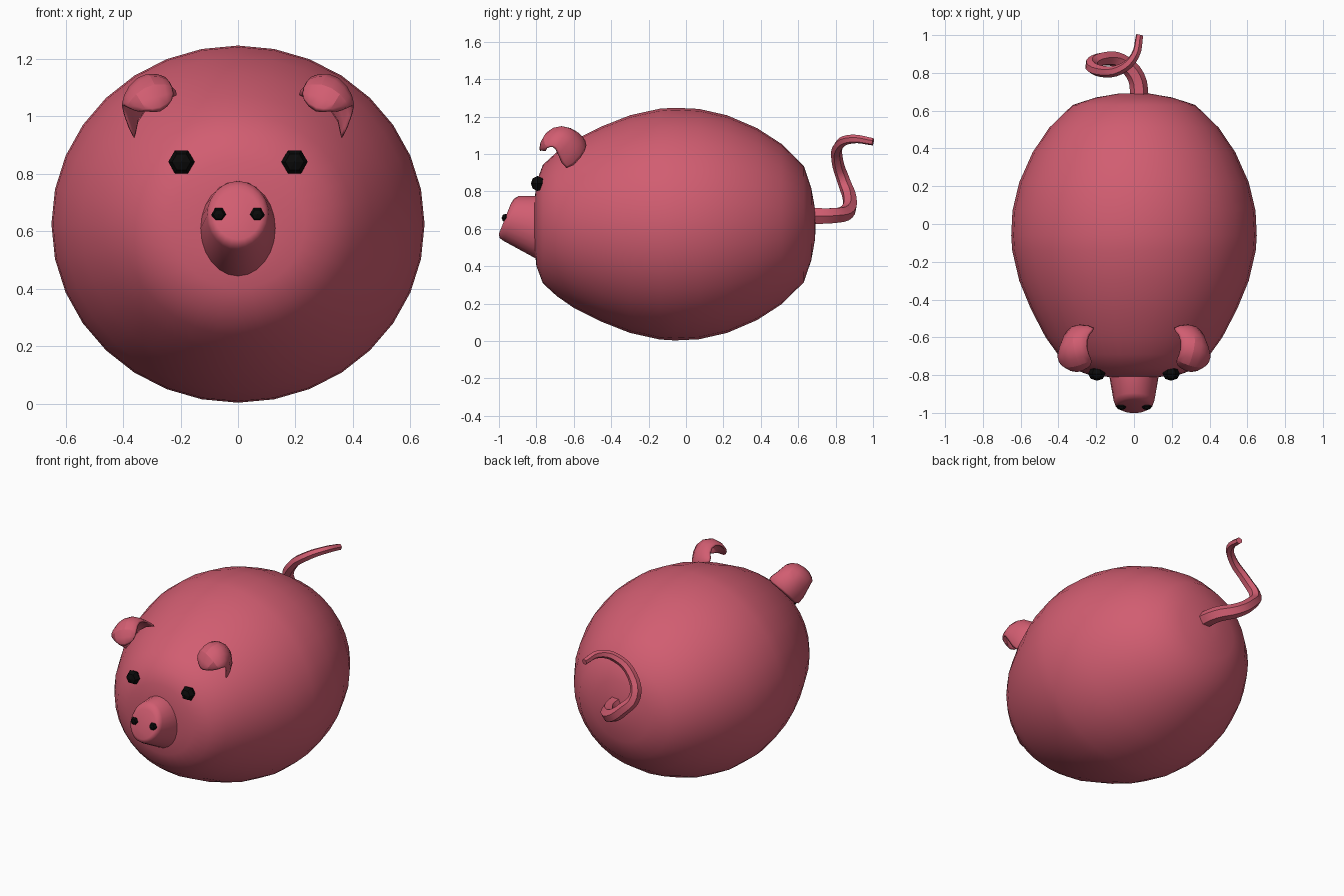
import bpy, bmesh, math
from mathutils import Vector

cube = bpy.data.objects.get("Cube")
if cube:
    bpy.data.objects.remove(cube, do_unlink=True)


def material(name, rgb):
    m = bpy.data.materials.new(name)
    m.use_nodes = True
    m.diffuse_color = (*rgb, 1)
    m.node_tree.nodes["Principled BSDF"].inputs["Base Color"].default_value = (*rgb, 1)
    return m


pink = material("rose_pink", (0.64, 0.11, 0.165))
black = material("black", (0.003, 0.003, 0.003))


def select(ob):
    bpy.ops.object.select_all(action="DESELECT")
    ob.select_set(True)
    bpy.context.view_layer.objects.active = ob


def finish(name, bm, mat, smooth=None):
    bmesh.ops.recalc_face_normals(bm, faces=bm.faces)
    mesh = bpy.data.meshes.new(name)
    bm.to_mesh(mesh)
    bm.free()
    ob = bpy.data.objects.new(name, mesh)
    bpy.context.collection.objects.link(ob)
    mesh.materials.append(mat)
    if smooth:
        select(ob)
        bpy.ops.object.shade_smooth_by_angle(angle=math.radians(smooth))
    return ob


def loft(name, rings, mat, smooth):
    """Skin a list of closed rings and cap both ends."""
    bm = bmesh.new()
    loops = [[bm.verts.new(p) for p in ring] for ring in rings]
    for a, b in zip(loops, loops[1:]):
        for i in range(len(a)):
            j = (i + 1) % len(a)
            bm.faces.new((a[i], a[j], b[j], b[i]))
    bm.faces.new(loops[0])
    bm.faces.new(loops[-1])
    return finish(name, bm, mat, smooth)


def ellipse(y, z, rx, rz, n, lean=0):
    """Ring facing the front; lean moves its top back and its bottom forward."""
    turns = [math.tau * i / n for i in range(n)]
    return [(rx * math.sin(t), y + lean * math.cos(t), z + rz * math.cos(t)) for t in turns]


# Round body: (y, radius fraction) profile revolved about the long axis
profile = [(-.812, .06), (-.81, .2), (-.80, .36), (-.765, .51), (-.69, .62), (-.6, .72),
           (-.45, .84), (-.3, .935), (-.14, .992), (-.06, 1), (.07, .99), (.22, .935),
           (.38, .825), (.51, .69), (.63, .5), (.67, .31), (.69, .13), (.692, .05)]
loft("body", [ellipse(y, .625, .65 * r, .622 * r, 32) for y, r in profile], pink, 60)

# Snout: tapered tube with a leaning, softly rounded end
loft("snout", [ellipse(-.7, .61, .14, .18, 24),
               ellipse(-.81, .61, .13, .165, 24),
               ellipse(-.935, .655, .108, .12, 24, .04),
               ellipse(-.958, .655, .099, .105, 24, .038),
               ellipse(-.968, .655, .08, .083, 24, .033)], pink, 60)


# Eyes and nostrils: low-poly beads
def bead(name, place, size):
    bm = bmesh.new()
    bmesh.ops.create_uvsphere(bm, u_segments=6, v_segments=4, radius=1)
    for v in bm.verts:
        x, y, z = v.co
        v.co = Vector((y * size, z * size * .8, x * size)) + Vector(place)
    finish(name, bm, black)


for side, s in (("left", 1), ("right", -1)):
    bead(side + "_eye", (s * .197, -.793, .842), .046)
    bead(side + "_nostril", (s * .067, -.965, .658), .026)

# Ears: curved flaps whose tip folds forward, rows run from root to tip
ear_rows = [
    [(.35, -.65, .88), (.36, -.55, .98), (.29, -.52, 1.05), (.18, -.55, 1.07)],
    [(.40, -.69, 1.01), (.39, -.62, 1.08), (.33, -.58, 1.12), (.24, -.58, 1.11)],
    [(.405, -.71, 1.04), (.38, -.68, 1.12), (.32, -.66, 1.165), (.25, -.66, 1.14)],
    [(.39, -.75, 1.03), (.36, -.77, 1.08), (.29, -.76, 1.13), (.22, -.72, 1.10)],
    [(.34, -.74, 1.01), (.32, -.785, 1.02), (.27, -.78, 1.0), (.22, -.74, 1.06)],
]
for side, s in (("left", 1), ("right", -1)):
    bm = bmesh.new()
    grid = [[bm.verts.new((s * x, y, z)) for x, y, z in row] for row in ear_rows]
    for a, b in zip(grid, grid[1:]):
        for i in range(len(a) - 1):
            bm.faces.new((a[i], a[i + 1], b[i + 1], b[i]))
    ear = finish(side + "_ear", bm, pink, 50)
    thick = ear.modifiers.new("thickness", "SOLIDIFY")
    thick.thickness = .02
    thick.offset = 0
    ear.modifiers.new("rounding", "SUBSURF").levels = 1
    ear.modifiers["rounding"].render_levels = 1

# Curly tail: tapered bevelled curve
path = [(.03, .65, .67), (.01, .78, .67), (-.07, .86, .69), (-.16, .875, .76), (-.225, .845, .85),
        (-.18, .81, .96), (-.07, .82, 1.05), (.005, .89, 1.08), (.03, 1, 1.065)]
curve = bpy.data.curves.new("curly_tail", "CURVE")
curve.dimensions = "3D"
curve.bevel_depth = .05
curve.bevel_resolution = 1
curve.resolution_u = 4
curve.use_fill_caps = True
spline = curve.splines.new("BEZIER")
spline.bezier_points.add(len(path) - 1)
for i, (point, co) in enumerate(zip(spline.bezier_points, path)):
    point.co = co
    point.handle_left_type = point.handle_right_type = "AUTO"
    point.radius = 1 - .6 * i / (len(path) - 1)
curve.materials.append(pink)
tail = bpy.data.objects.new("curly_tail", curve)
bpy.context.collection.objects.link(tail)
select(tail)
bpy.ops.object.convert(target="MESH")
bpy.ops.object.shade_smooth_by_angle(angle=math.radians(40))
